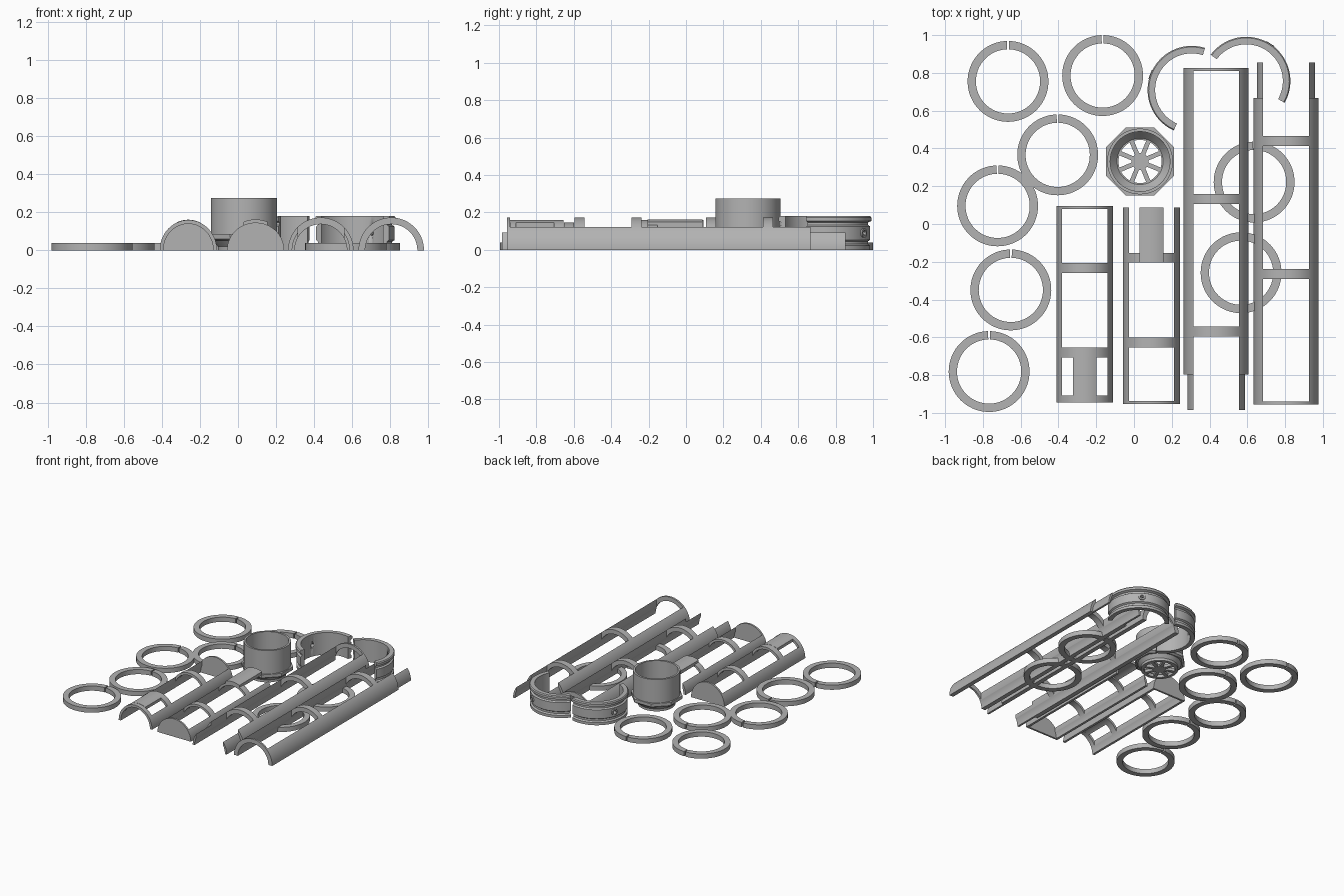
import bpy, bmesh, math
from mathutils import Matrix, Vector

if "Cube" in bpy.data.objects:
    bpy.data.objects.remove(bpy.data.objects["Cube"])

grey = bpy.data.materials.new("mid grey")
grey.diffuse_color = (0.45, 0.45, 0.45, 1)
grey.use_nodes = True
grey.node_tree.nodes["Principled BSDF"].inputs["Base Color"].default_value = grey.diffuse_color


def finish(name, bm, loc=(0, 0, 0), turn=0):
    bmesh.ops.recalc_face_normals(bm, faces=bm.faces)
    me = bpy.data.meshes.new(name)
    bm.to_mesh(me)
    bm.free()
    me.materials.append(grey)
    ob = bpy.data.objects.new(name, me)
    bpy.context.collection.objects.link(ob)
    ob.location = loc
    ob.rotation_euler.z = turn
    bpy.ops.object.select_all(action='DESELECT')
    ob.select_set(True)
    bpy.context.view_layer.objects.active = ob
    bpy.ops.object.shade_smooth_by_angle(angle=math.radians(30))
    return ob


def loft(bm, rows, closed=False):
    """Bridge equal closed outlines, capping the ends unless the loop closes."""
    vs = [[bm.verts.new(p) for p in row] for row in rows]
    n = len(rows[0])
    for i in range(len(vs) if closed else len(vs) - 1):
        a, b = vs[i], vs[(i + 1) % len(vs)]
        for j in range(n):
            k = (j + 1) % n
            bm.faces.new((a[j], a[k], b[k], b[j]))
    if not closed:
        bm.faces.new(vs[0])
        bm.faces.new(vs[-1])


def revolve(bm, profile, a0=0, a1=360, n=72):
    full = a1 - a0 >= 360
    rows = []
    for i in range(n if full else n + 1):
        a = math.radians(a0 + (a1 - a0) * i / n)
        rows.append([(r * math.cos(a), r * math.sin(a), z) for r, z in profile])
    loft(bm, rows, full)


def arch(bm, ro, ri, x0, x1, y0, y1, rise=1.0, n=24):
    """Slice of a half-pipe between vertical cuts x0, x1, run from y0 to y1."""
    def arc(r):
        a, b = (math.acos(max(-1, min(1, x / r))) for x in (x1, x0))
        return [(r * math.cos(a + (b - a) * i / n),
                 r * math.sin(a + (b - a) * i / n) * rise) for i in range(n + 1)]
    sec = arc(ro) + arc(ri)[::-1]
    loft(bm, [[(x, y, z) for x, z in sec] for y in (y0, y1)])


def half_disc(bm, r, y0, y1, rise, n=40):
    sec = [(r * math.cos(math.pi * i / n), r * math.sin(math.pi * i / n) * rise)
           for i in range(n + 1)]
    loft(bm, [[(x, y, z) for x, z in sec] for y in (y0, y1)])


# Split flat rings, with the slit at the back
RING = [(0.17, 0), (0.214, 0), (0.214, 0.038), (0.17, 0.038)]
for i, (x, y) in enumerate([(-0.667, 0.755), (-0.166, 0.786), (-0.404, 0.366),
                            (-0.722, 0.096), (-0.652, -0.349), (-0.767, -0.781),
                            (0.636, 0.222), (0.567, -0.258)]):
    bm = bmesh.new()
    revolve(bm, RING, 91.5, 448.5)
    finish(f"split_ring_{i + 1}", bm, (x, y, 0))

# Long half-pipes: closed end at y = 0, prongs beyond the open end
RO, RI, WIN, LEN = 0.172, 0.137, 0.121, 1.622
for name, x, y, turn in (("long_half_pipe_right", 0.805, -0.956, 0),
                         ("long_half_pipe_left", 0.435, 0.825, math.pi)):
    bm = bmesh.new()
    for a, b in ((-1, -WIN), (WIN, 1)):
        arch(bm, RO, RI, a, b, 0, LEN)
        arch(bm, 0.153, RI, a, b, LEN, LEN + 0.188)
    for y0, y1 in ((0, 0.015), (0.665, 0.718), (1.368, 1.421)):
        arch(bm, RO, RI, -WIN, WIN, y0, y1)
    finish(name, bm, (x, y, 0), turn)

# Short half-pipes: solid end wall at y = 0, snap tongue at the far end
SO, SI, SW, SL = 0.15, 0.131, 0.12, 1.04
for name, x, y, turn, lip in (("short_half_pipe_left", -0.261, 0.094, math.pi, True),
                              ("short_half_pipe_right", 0.0925, -0.953, 0, False)):
    bm = bmesh.new()
    rise = 1.06 if lip else 0.97
    for a, b in ((-1, -SW), (SW, 1)):
        arch(bm, SO, SI, a, b, 0, SL, rise)
    half_disc(bm, SO, 0, 0.015, rise)
    for y0, y1 in ((0.3, 0.353), (0.748, 0.8)):
        arch(bm, SO, SI, -SW, SW, y0, y1, rise)
    arch(bm, SO, SI, -0.063, 0.063, 0.8, SL - (0.037 if lip else 0), 1.07)
    if lip:
        arch(bm, SO, SI, -SW, SW, SL - 0.037, SL, rise)
    else:
        arch(bm, 0.162, 0.145, -0.063, 0.063, 0.748, SL)
    finish(name, bm, (x, y, 0), turn)

# Grooved half collars, each with a screw hole in the middle
COLLAR = [(0.194, 0), (0.228, 0), (0.228, 0.022), (0.216, 0.03), (0.216, 0.045),
          (0.228, 0.053), (0.228, 0.125), (0.216, 0.133), (0.216, 0.146),
          (0.234, 0.154), (0.234, 0.172), (0.228, 0.18), (0.194, 0.18)]
for name, x, y, a0, a1 in (("half_collar_left", 0.306, 0.709, 72.5, 246),
                           ("half_collar_right", 0.594, 0.757, -29.5, 143.5)):
    mid = math.radians((a0 + a1) / 2)
    out = Vector((math.cos(mid), math.sin(mid), 0))
    aim = out.to_track_quat('Z', 'Y').to_matrix().to_4x4()
    bm = bmesh.new()
    revolve(bm, COLLAR, a0, a1, 48)
    collar = finish(name, bm, (x, y, 0))
    bm = bmesh.new()
    bmesh.ops.create_cone(bm, cap_ends=True, segments=24, radius1=0.014, radius2=0.014,
                          depth=0.12, matrix=Matrix.Translation(out * 0.21 + Vector((0, 0, 0.09))) @ aim)
    cutter = finish("hole_cutter", bm, (x, y, 0))
    cutter.hide_render = True
    bpy.context.view_layer.objects.active = collar
    mod = collar.modifiers.new("screw_hole", 'BOOLEAN')
    mod.operation, mod.object, mod.solver = 'DIFFERENCE', cutter, 'EXACT'
    bpy.ops.object.modifier_apply(modifier=mod.name)
    bpy.data.objects.remove(cutter)
    # Raised rim round the hole
    bm = bmesh.new()
    revolve(bm, [(0.014, 0), (0.025, 0), (0.025, 0.014), (0.014, 0.014)], n=24)
    bm.transform(Matrix.Translation(out * 0.222 + Vector((0, 0, 0.09))) @ aim)
    finish(name + "_hole_rim", bm, (x, y, 0))

# Cup: round wall tapering to a narrow foot
CUP = (0.032, 0.331, 0)
bm = bmesh.new()
revolve(bm, [(0.122, 0), (0.138, 0), (0.138, 0.02), (0.174, 0.065), (0.174, 0.275),
             (0.158, 0.275), (0.158, 0.07), (0.122, 0.025)])
finish("cup_wall", bm, CUP)

# Eight-sided flange low on the cup
bm = bmesh.new()
revolve(bm, [(0.165, 0.048), (0.18, 0.048), (0.195, 0.06), (0.195, 0.085), (0.172, 0.085)],
        22.5, 382.5, 8)
finish("cup_flange", bm, CUP)

# Spoked floor of the cup
bm = bmesh.new()
revolve(bm, [(0.114, 0), (0.124, 0), (0.124, 0.024), (0.114, 0.024)])
bmesh.ops.create_cone(bm, cap_ends=True, segments=32, radius1=0.045, radius2=0.045,
                      depth=0.024, matrix=Matrix.Translation((0, 0, 0.012)))
for i in range(8):
    spin = Matrix.Rotation(math.radians(22.5 + 45 * i), 4, 'Z')
    bmesh.ops.create_cube(bm, size=1, matrix=spin @ Matrix.Translation((0.079, 0, 0.012))
                          @ Matrix.Diagonal((0.08, 0.024, 0.023, 1)))
finish("cup_spoked_floor", bm, CUP)
